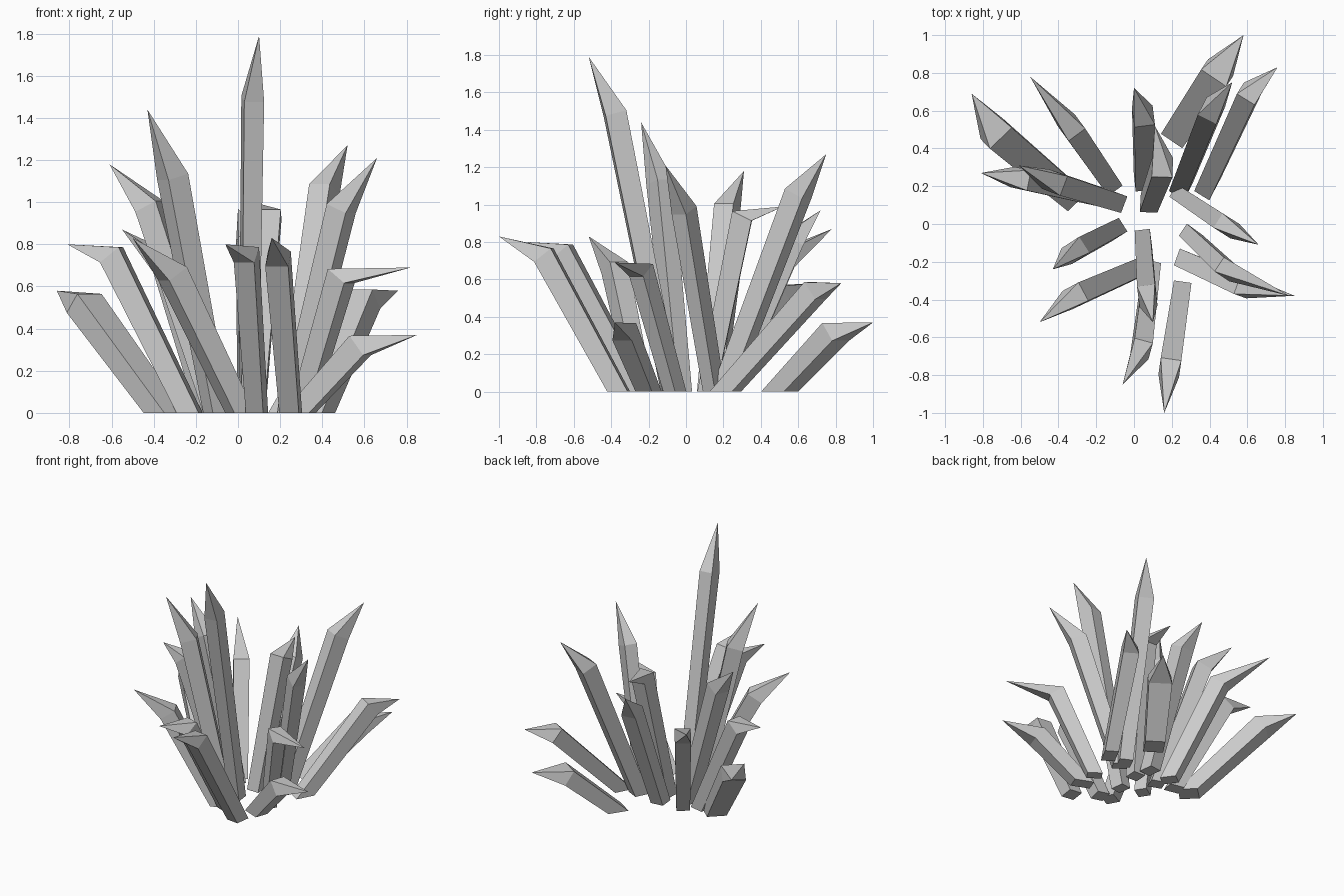
import bpy, bmesh
from mathutils import Vector

if "Cube" in bpy.data.objects:
    bpy.data.objects.remove(bpy.data.objects["Cube"])

DEPTH = 0.115           # crystal thickness along its lean
WIDTH = 0.11            # crystal thickness across its lean
TAPER = 0.85            # foot size relative to the shoulder
WIDE = {0: 0.16, 5: 0.16, 8: 0.09, 9: 0.09, 12: 0.10, 14: 0.10, 15: 0.095}

# base centre (x, y), shoulder centre (x, y, z), tip (x, y, z)
CRYSTALS = [
    ((-.35, .16), (-.73, .48, .52), (-.86, .69, .58)),
    ((-.13, .22), (-.33, .51, .70), (-.55, .78, .87)),
    ((-.23, .15), (-.60, .24, .75), (-.81, .27, .80)),
    ((-.10, .12), (-.42, .22, .98), (-.61, .31, 1.18)),
    ((.05, .23), (.05, .57, .81), (.00, .72, .97)),
    ((.24, .50), (.44, .80, .32), (.58, 1.0, .37)),
    ((.25, .20), (.41, .60, 1.06), (.52, .75, 1.27)),
    ((.39, .21), (.61, .69, .54), (.76, .83, .58)),
    ((.25, .15), (.49, -.01, .97), (.66, -.11, 1.21)),
    ((.30, -.06), (.49, -.24, .65), (.82, -.38, .69)),
    ((.29, -.20), (.58, -.33, .32), (.85, -.38, .37)),
    ((.25, -.36), (.19, -.76, .73), (.16, -1.0, .83)),
    ((.09, -.25), (.04, -.66, .75), (-.06, -.85, .80)),
    ((.01, -.24), (-.31, -.38, .66), (-.50, -.52, .83)),
    ((-.10, -.03), (-.31, -.14, 1.12), (-.43, -.24, 1.44)),
    ((.05, -.08), (.07, -.38, 1.49), (.10, -.52, 1.79)),
    ((.08, .11), (.15, .30, .94), (.11, .52, .99)),
]


def crystal(i, base, shoulder, tip):
    """Four-sided leaning prism, cut flat at the ground, with a skewed point."""
    b, s, t = Vector((*base, 0)), Vector(shoulder), Vector(tip)
    axis = (s - b).normalized()
    normal = (3 * axis + (t - s).normalized()).normalized()
    across = normal.cross(Vector((0, 0, 1))).normalized()
    along = across.cross(normal)
    w, d = WIDE.get(i, WIDTH) / 2, DEPTH / 2
    bm = bmesh.new()
    low, high = [], []
    for sx, sy in ((-1, -1), (1, -1), (1, 1), (-1, 1)):
        # shoulder corner, then slid down the axis to the ground
        p = s + across * (sx * w) + along * (sy * d)
        high.append(bm.verts.new(p))
        foot = p - axis * (p.z / axis.z)
        low.append(bm.verts.new(b.lerp(foot, TAPER)))
    apex = bm.verts.new(t)
    bm.faces.new(low)
    for k in range(4):
        n = (k + 1) % 4
        bm.faces.new((low[k], low[n], high[n], high[k]))
        bm.faces.new((high[k], high[n], apex))
    bmesh.ops.recalc_face_normals(bm, faces=bm.faces)
    name = f"crystal_{i + 1:02d}"
    mesh = bpy.data.meshes.new(name)
    bm.to_mesh(mesh)
    bm.free()
    bpy.context.collection.objects.link(bpy.data.objects.new(name, mesh))


# cluster of leaning crystals
for i, data in enumerate(CRYSTALS):
    crystal(i, *data)
